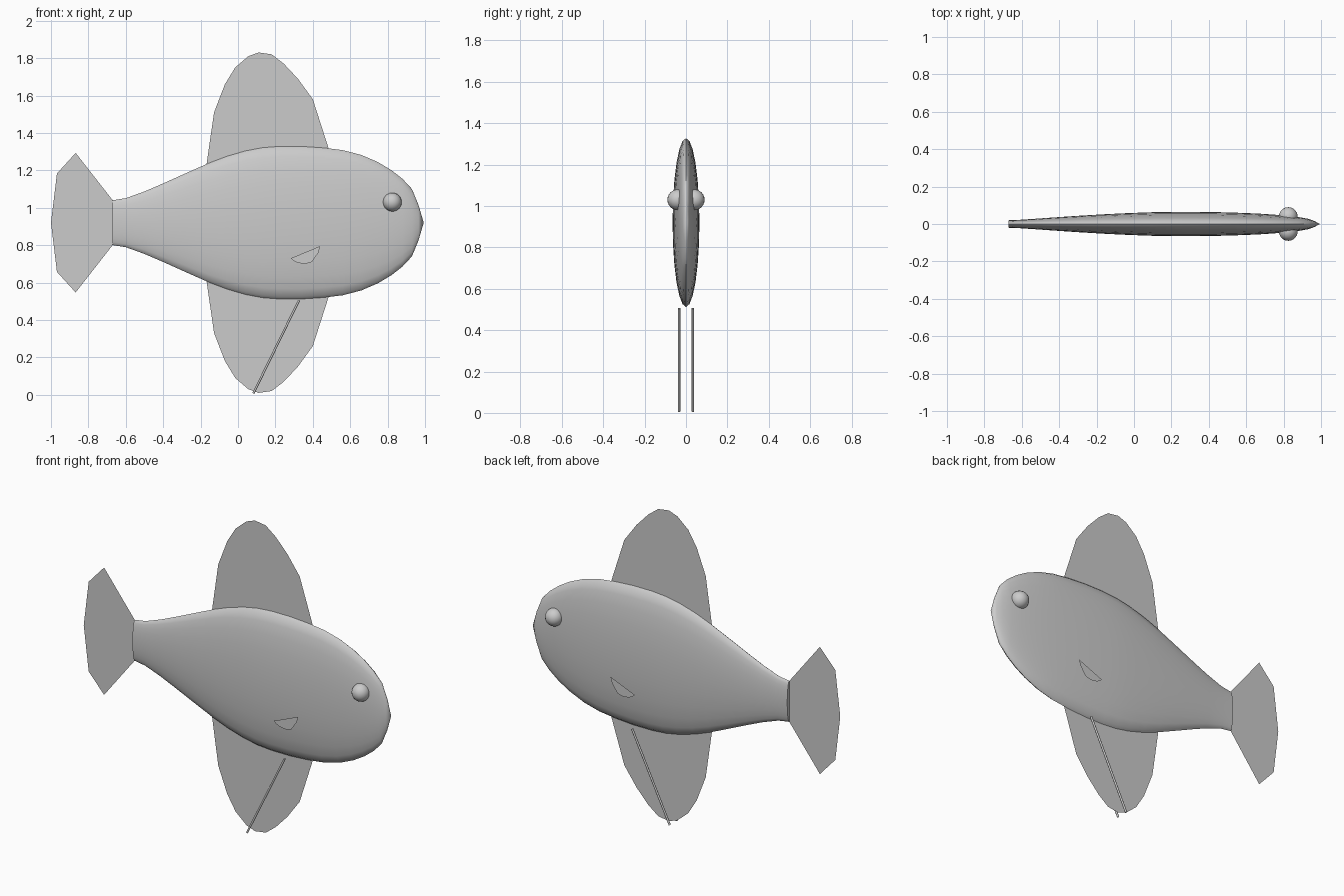
import bpy, bmesh, math
from mathutils import Vector

if "Cube" in bpy.data.objects:
    bpy.data.objects.remove(bpy.data.objects["Cube"])

MID = 0.92  # height of the fish's centre line


def make_object(name, bm, smooth=None):
    bmesh.ops.recalc_face_normals(bm, faces=bm.faces)
    mesh = bpy.data.meshes.new(name)
    bm.to_mesh(mesh)
    bm.free()
    ob = bpy.data.objects.new(name, mesh)
    bpy.context.collection.objects.link(ob)
    if smooth:
        bpy.ops.object.select_all(action='DESELECT')
        ob.select_set(True)
        bpy.context.view_layer.objects.active = ob
        bpy.ops.object.shade_smooth_by_angle(angle=math.radians(smooth))
    return ob


def sheet(name, points, y=0.0):
    bm = bmesh.new()
    bm.faces.new([bm.verts.new((x, y, z)) for x, z in points])
    return make_object(name, bm)


# Body: elliptical sections (x, half width, half height) closing at the snout
SECTIONS = [(-0.67, .020, .12), (-0.60, .023, .131), (-0.50, .030, .167),
            (-0.40, .037, .210), (-0.28, .045, .264), (-0.16, .052, .317),
            (-0.06, .057, .355), (0.04, .061, .384), (0.13, .064, .401),
            (0.22, .065, .408), (0.34, .065, .408), (0.46, .063, .400),
            (0.56, .060, .388), (0.66, .056, .362), (0.75, .050, .323),
            (0.82, .044, .281), (0.88, .037, .234), (0.93, .028, .180),
            (0.965, .016, .095)]
SIDES = 24
bm = bmesh.new()
rings = []
for x, w, h in SECTIONS:
    rings.append([bm.verts.new((x, w * math.cos(a), MID + h * math.sin(a)))
                  for a in (math.tau * i / SIDES for i in range(SIDES))])
snout = bm.verts.new((0.993, 0, MID))
for a, b in zip(rings, rings[1:]):
    for i in range(SIDES):
        j = (i + 1) % SIDES
        bm.faces.new((a[i], a[j], b[j], b[i]))
for i in range(SIDES):
    bm.faces.new((rings[-1][i], rings[-1][(i + 1) % SIDES], snout))
bm.faces.new(rings[0])
make_object("body", bm, 50)

# Tall flat fins above and below, mirrored about the centre line
FIN = [(-0.17, 1.22), (-0.128, 1.51), (-0.07, 1.66), (-0.015, 1.75),
       (0.055, 1.81), (0.11, 1.83), (0.18, 1.82), (0.245, 1.77),
       (0.32, 1.69), (0.40, 1.58), (0.49, 1.30)]
sheet("dorsal_fin", FIN)
sheet("anal_fin", [(x, 2 * MID - z) for x, z in FIN])

# Tail fin
sheet("tail_fin", [(-0.67, 1.04), (-0.868, 1.293), (-0.968, 1.183), (-1.0, MID),
                   (-0.968, 0.657), (-0.868, 0.547), (-0.67, 0.80)])

# Paired parts on both flanks
for side, label in ((-1, "right"), (1, "left")):
    # Eye
    bm = bmesh.new()
    bmesh.ops.create_uvsphere(bm, u_segments=20, v_segments=12, radius=0.05)
    bmesh.ops.translate(bm, verts=bm.verts, vec=(0.825, side * 0.04, 1.03))
    make_object("eye_" + label, bm, 40)

    # Small side fin
    sheet("pectoral_fin_" + label,
          [(0.283, 0.73), (0.44, 0.795), (0.43, 0.76), (0.395, 0.71),
           (0.36, 0.70), (0.32, 0.705), (0.295, 0.717)], side * 0.071)

    # Long thin feeler
    top, tip = Vector((0.326, side * 0.033, 0.505)), Vector((0.082, side * 0.033, 0.007))
    axis = tip - top
    bm = bmesh.new()
    bmesh.ops.create_cone(bm, cap_ends=True, segments=8, radius1=0.006,
                          radius2=0.006, depth=axis.length)
    rot = axis.to_track_quat('Z', 'Y').to_matrix()
    bmesh.ops.rotate(bm, verts=bm.verts, cent=(0, 0, 0), matrix=rot)
    bmesh.ops.translate(bm, verts=bm.verts, vec=(top + tip) / 2)
    make_object("feeler_" + label, bm, 50)
